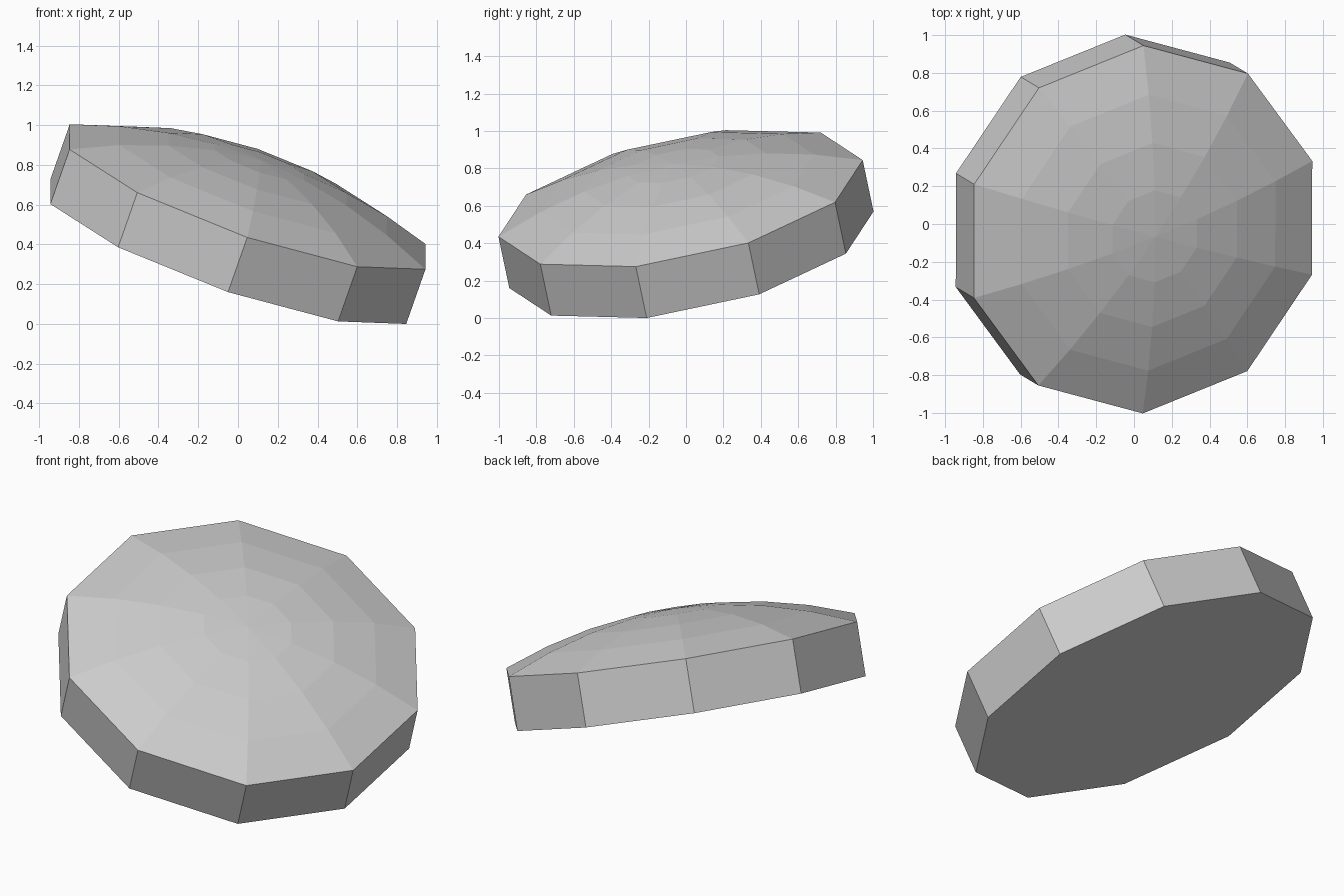
import bpy
import bmesh
import math
from mathutils import Matrix, Vector

default = bpy.data.objects.get("Cube")
if default:
    bpy.data.objects.remove(default, do_unlink=True)

SIDES = 10
RADIUS = 0.995
THICKNESS = 0.297
DOME = 0.2
RINGS = 4

# Plain grey material
grey = bpy.data.materials.new("plain grey")
grey.use_nodes = True
colour = (0.6, 0.6, 0.6, 1)
grey.diffuse_color = colour
grey.node_tree.nodes["Principled BSDF"].inputs["Base Color"].default_value = colour

# Tilted frame: w is the disc axis, u points at one corner
w = Vector((0.325, -0.195, 0.925)).normalized()
u = Vector((0.895, -0.24, -0.36))
u = (u - w * u.dot(w)).normalized()
v = w.cross(u)
tilt = Matrix((u, v, w)).transposed()


def ring(bm, radius, height):
    """One ring of corners around the disc axis."""
    step = math.tau / SIDES
    return [bm.verts.new((radius * math.cos(i * step), radius * math.sin(i * step), height))
            for i in range(SIDES)]


def bridge(bm, low, high):
    for i in range(SIDES):
        j = (i + 1) % SIDES
        bm.faces.new((low[i], low[j], high[j], high[i]))


# Flat base and straight rim, then a shallow parabolic dome
bm = bmesh.new()
last = ring(bm, RADIUS, -THICKNESS)
bm.faces.new(last[::-1])
for k in range(RINGS):
    s = 1 - k / RINGS
    nxt = ring(bm, RADIUS * s, DOME * (1 - s * s))
    bridge(bm, last, nxt)
    last = nxt
apex = bm.verts.new((0, 0, DOME))
for i in range(SIDES):
    bm.faces.new((last[i], last[(i + 1) % SIDES], apex))

# Tilt, centre and stand on the ground
bmesh.ops.transform(bm, matrix=tilt.to_4x4(), verts=bm.verts)
lows = [min(p.co[a] for p in bm.verts) for a in range(3)]
highs = [max(p.co[a] for p in bm.verts) for a in range(3)]
shift = Vector((-(lows[0] + highs[0]) / 2, -(lows[1] + highs[1]) / 2, -lows[2]))
bmesh.ops.translate(bm, vec=shift, verts=bm.verts)
bmesh.ops.recalc_face_normals(bm, faces=bm.faces)

mesh = bpy.data.meshes.new("domed_disc")
bm.to_mesh(mesh)
bm.free()
mesh.materials.append(grey)
bpy.context.collection.objects.link(bpy.data.objects.new("domed_disc", mesh))
